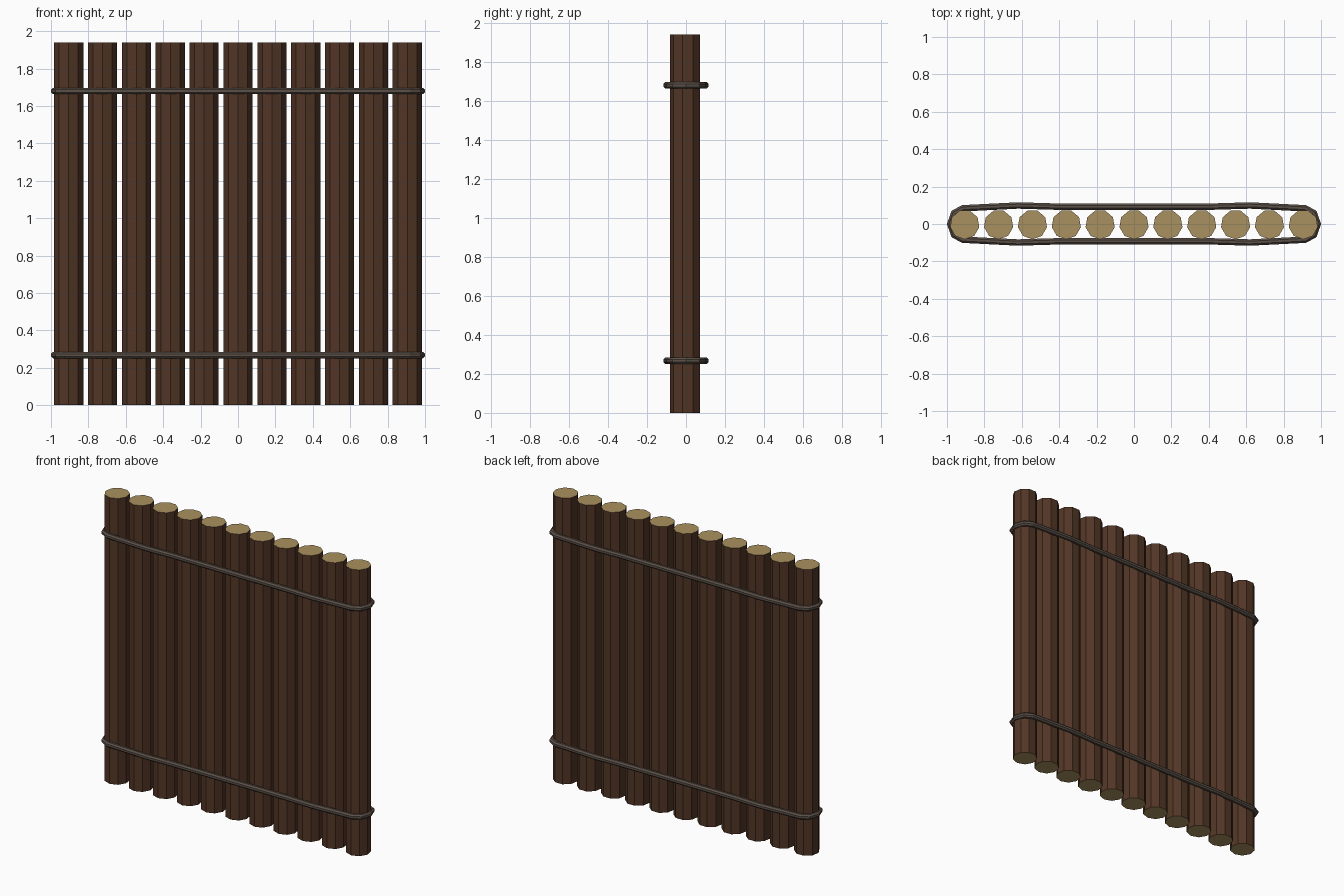
import bpy, bmesh, math
from mathutils import Vector, Matrix

if "Cube" in bpy.data.objects:
    bpy.data.objects.remove(bpy.data.objects["Cube"])


def material(name, rgb):
    m = bpy.data.materials.new(name)
    m.diffuse_color = (*rgb, 1.0)
    m.use_nodes = True
    m.node_tree.nodes["Principled BSDF"].inputs["Base Color"].default_value = m.diffuse_color
    return m


BARK = material("dark bark", (0.085, 0.037, 0.019))
CUT = material("cut wood", (0.40, 0.285, 0.115))
BAND = material("grey brown band", (0.105, 0.080, 0.064))

HEIGHT, RADIUS, SIDES = 1.94, 0.079, 9


def make_object(name, bm, mats):
    bmesh.ops.recalc_face_normals(bm, faces=bm.faces)
    me = bpy.data.meshes.new(name)
    bm.to_mesh(me)
    bm.free()
    for m in mats:
        me.materials.append(m)
    ob = bpy.data.objects.new(name, me)
    bpy.context.collection.objects.link(ob)
    return ob


# Upright log: bark sides, pale cut ends, one corner facing the front
def log(name, x):
    bm = bmesh.new()
    bmesh.ops.create_cone(bm, cap_ends=True, segments=SIDES, radius1=RADIUS,
                          radius2=RADIUS, depth=HEIGHT)
    front = min(bm.verts, key=lambda v: v.co.y).co
    turn = -math.pi / 2 - math.atan2(front.y, front.x)
    bmesh.ops.rotate(bm, verts=bm.verts, matrix=Matrix.Rotation(turn, 3, 'Z'))
    bmesh.ops.translate(bm, verts=bm.verts, vec=(x, -0.003, HEIGHT / 2))
    bm.normal_update()
    for f in bm.faces:
        f.material_index = 1 if abs(f.normal.z) > 0.5 else 0
    make_object(name, bm, [BARK, CUT])


# Band: a round rod swept along a closed loop around the logs
QUARTER = [(0.982, 0.0), (0.962, 0.058), (0.915, 0.084), (0.62, 0.099), (0.42, 0.093)]


def band(name, z, r=0.0185, n=8):
    upper = QUARTER + [(-x, y) for x, y in reversed(QUARTER)]
    path = upper + [(x, -y) for x, y in reversed(upper[1:-1])]
    pts = [Vector((x, y, z)) for x, y in path]
    bm = bmesh.new()
    rings = []
    for i, p in enumerate(pts):
        a = (p - pts[i - 1]).normalized()
        b = (pts[(i + 1) % len(pts)] - p).normalized()
        t = (a + b).normalized()
        side = Vector((t.y, -t.x, 0)) / max(t.dot(a), 0.5)
        rings.append([bm.verts.new(p + side * r * math.cos(w) + Vector((0, 0, r * math.sin(w))))
                      for w in (2 * math.pi * (k + 0.5) / n for k in range(n))])
    for i, ring in enumerate(rings):
        nxt = rings[(i + 1) % len(rings)]
        for k in range(n):
            j = (k + 1) % n
            bm.faces.new((ring[k], ring[j], nxt[j], nxt[k]))
    make_object(name, bm, [BAND])


for i in range(11):
    log(f"log_{i + 1}", (i - 5) * 0.181)

band("lower_band", 0.268)
band("upper_band", 1.68)
